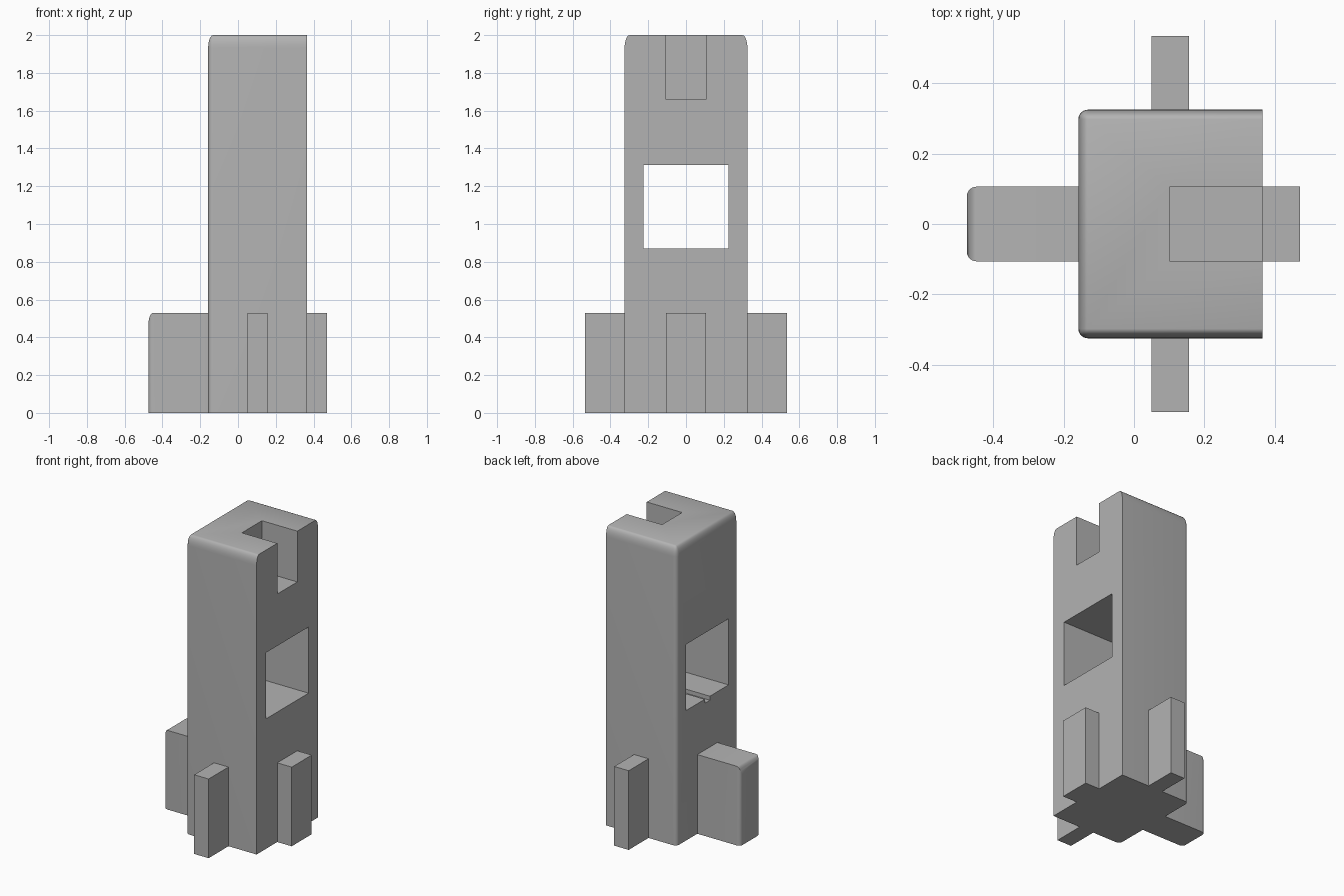
import bpy, bmesh
from mathutils import Vector

cube = bpy.data.objects.get("Cube")
if cube:
    bpy.data.objects.remove(cube, do_unlink=True)

grey = bpy.data.materials.new("plain_grey")
grey.use_nodes = True
colour = (0.45, 0.45, 0.45, 1)
grey.diffuse_color = colour
grey.node_tree.nodes["Principled BSDF"].inputs["Base Color"].default_value = colour

STRETCH = 2.5    # roundings are taller than wide
ROUND = 0.027


def box(name, low, high, rounded=None):
    """Box between two corners; edges whose midpoint direction passes `rounded` get a rounding."""
    low, high = Vector(low), Vector(high)
    centre, size = (low + high) / 2, high - low
    bm = bmesh.new()
    bmesh.ops.create_cube(bm, size=1)
    picked = []
    if rounded:
        for e in bm.edges:
            if rounded((e.verts[0].co + e.verts[1].co)):
                picked.append(e)
    for v in bm.verts:
        v.co = Vector(a * b for a, b in zip(v.co, size)) + centre
        v.co.z /= STRETCH
    if picked:
        bmesh.ops.bevel(bm, geom=picked, offset=ROUND, segments=6,
                        profile=0.5, affect='EDGES')
    for v in bm.verts:
        v.co.z *= STRETCH
    mesh = bpy.data.meshes.new(name)
    bm.to_mesh(mesh)
    bm.free()
    mesh.materials.append(grey)
    obj = bpy.data.objects.new(name, mesh)
    bpy.context.collection.objects.link(obj)
    return obj


def cut(target, cutter):
    mod = target.modifiers.new(cutter.name, 'BOOLEAN')
    mod.operation = 'DIFFERENCE'
    mod.solver = 'EXACT'
    mod.object = cutter
    bpy.context.view_layer.objects.active = target
    bpy.ops.object.modifier_apply(modifier=mod.name)
    bpy.data.objects.remove(cutter, do_unlink=True)


def smooth(obj):
    bpy.ops.object.select_all(action='DESELECT')
    obj.select_set(True)
    bpy.context.view_layer.objects.active = obj
    bpy.ops.object.shade_smooth_by_angle(angle=0.6)


# Tower: rounded on the top and on the -x side, flat on the +x side
tower = box("tower", (-0.158, -0.325, 0), (0.365, 0.325, 2),
            lambda m: m.x < 0.5 and m.z > -0.5)

# Window, top notch and the small groove in the window sill
cut(tower, box("window_cutter", (-0.4, -0.225, 0.87), (0.6, 0.225, 1.313)))
cut(tower, box("notch_cutter", (0.103, -0.106, 1.66), (0.6, 0.106, 2.2)))
cut(tower, box("groove_cutter", (-0.4, -0.027, 0.843), (0.1, 0.027, 0.9)))
smooth(tower)

# Foot ribs around the base
TOP = 0.53
box("right_side_rib", (0.365, -0.106, 0), (0.472, 0.106, TOP))
for name, side in (("front_rib", -1), ("back_rib", 1)):
    ys = sorted((side * 0.325, side * 0.535))
    box(name, (0.05, ys[0], 0), (0.157, ys[1], TOP))
rounded_rib = box("rounded_rib", (-0.475, -0.106, 0), (-0.158, 0.106, TOP),
                  lambda m: m.x < -0.5 and m.z > -0.5)
smooth(rounded_rib)
